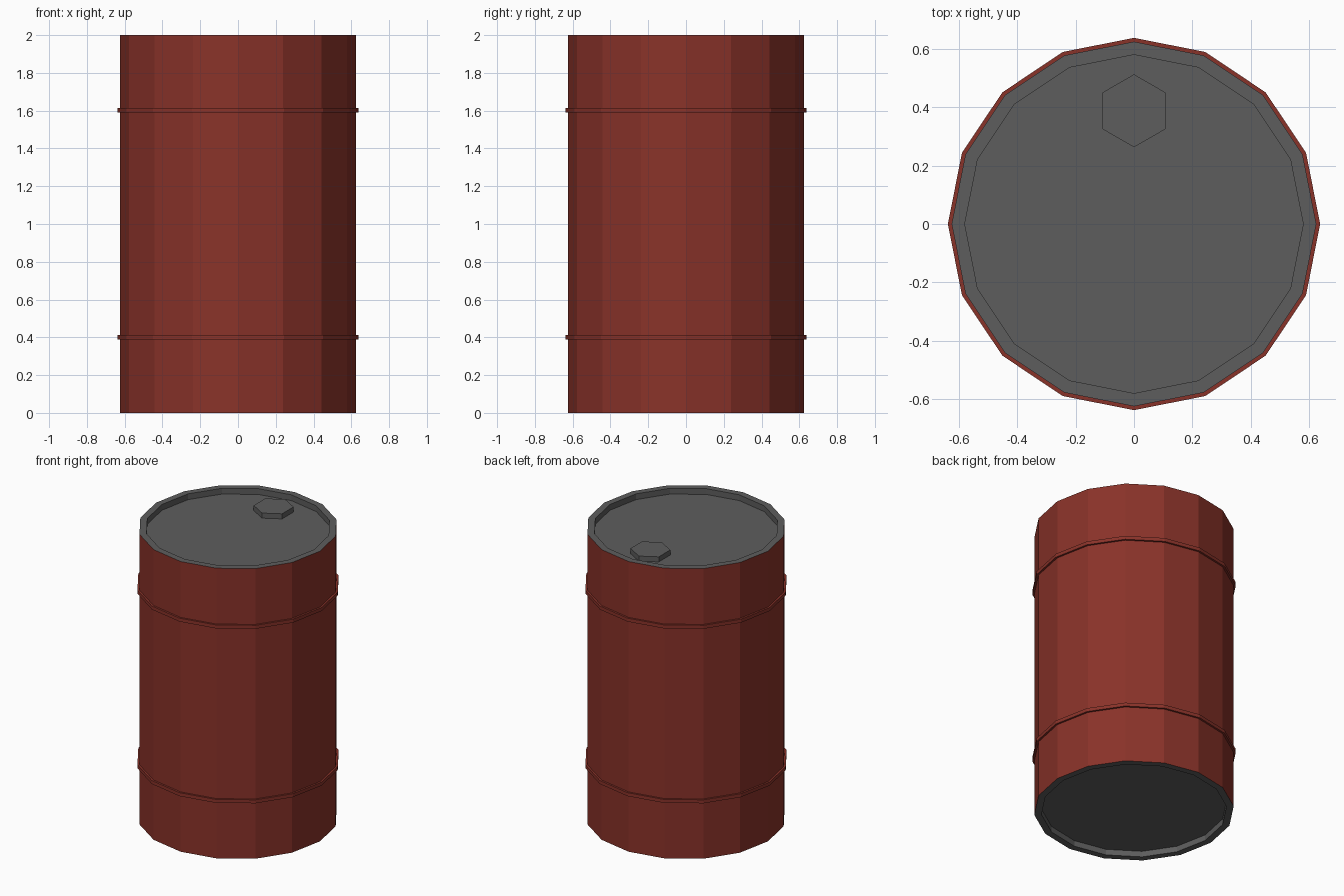
import bpy
import math

default = bpy.data.objects.get("Cube")
if default:
    bpy.data.objects.remove(default, do_unlink=True)

SIDES = 16
RADIUS, LIP_RADIUS, BAND_RADIUS = 0.625, 0.58, 0.638
HEIGHT, RECESS = 2.0, 0.04


def make_material(name, color):
    mat = bpy.data.materials.new(name)
    mat.use_nodes = True
    mat.diffuse_color = color
    mat.node_tree.nodes["Principled BSDF"].inputs["Base Color"].default_value = color
    return mat


red = make_material("red paint", (0.25, 0.032, 0.022, 1))
gray = make_material("gray metal", (0.11, 0.11, 0.11, 1))


def lathe(name, profile, sides, materials, closed=False, location=(0, 0, 0)):
    """Turn a (radius, z) profile around z; open profiles get flat end caps."""
    verts = [(r * math.sin(2 * math.pi * i / sides), -r * math.cos(2 * math.pi * i / sides), z)
             for r, z in profile for i in range(sides)]
    rows = len(profile)
    faces = []
    for k in range(rows if closed else rows - 1):
        a, b = k * sides, (k + 1) % rows * sides
        for i in range(sides):
            j = (i + 1) % sides
            faces.append((a + i, a + j, b + j, b + i))
    if not closed:
        faces.append(tuple(reversed(range(sides))))
        faces.append(tuple(range((rows - 1) * sides, rows * sides)))
    mesh = bpy.data.meshes.new(name)
    mesh.from_pydata(verts, [], faces)
    for mat in materials:
        mesh.materials.append(mat)
    obj = bpy.data.objects.new(name, mesh)
    obj.location = location
    bpy.context.collection.objects.link(obj)
    return obj


# Drum shell with a recessed lid and base; only the outer wall is painted
drum = lathe("drum_body", [(LIP_RADIUS, RECESS), (LIP_RADIUS, 0), (RADIUS, 0),
                           (RADIUS, HEIGHT), (LIP_RADIUS, HEIGHT),
                           (LIP_RADIUS, HEIGHT - RECESS)], SIDES, [red, gray])
for face in drum.data.polygons:
    wall = abs(face.normal.z) < 0.5 and face.area > 0.1
    face.material_index = 0 if wall else 1

# Raised hoops around the shell
for label, z in (("lower", 0.4), ("upper", 1.603)):
    low, high = z - 0.012, z + 0.012
    lathe(label + "_hoop", [(RADIUS - 0.01, low), (BAND_RADIUS, low),
                            (BAND_RADIUS, high), (RADIUS - 0.01, high)],
          SIDES, [red], closed=True)

# Hexagonal filler cap on the lid
lathe("filler_cap", [(0.125, 0), (0.125, 0.035)], 6, [gray],
      location=(0, 0.388, HEIGHT - RECESS))
